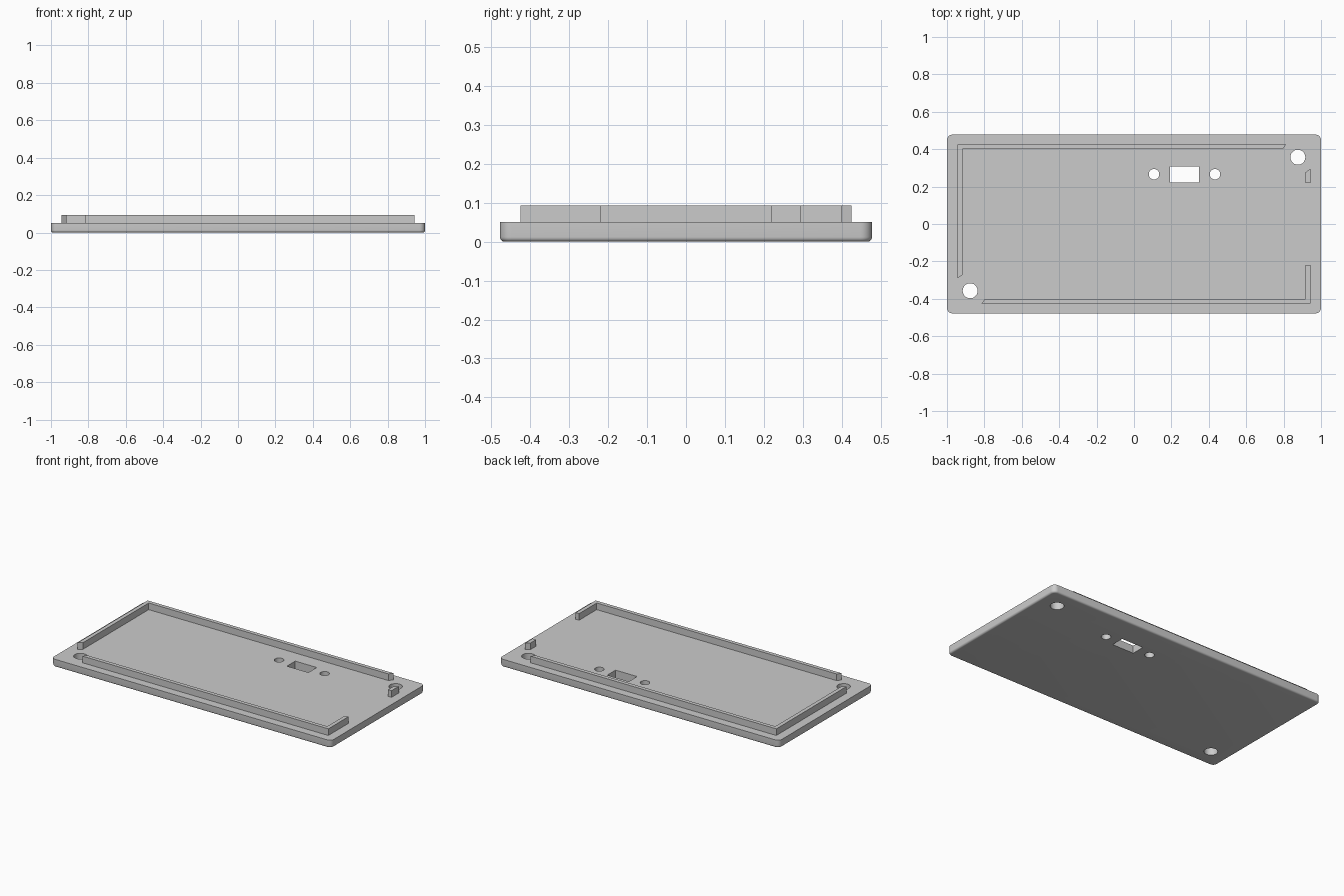
import bpy
import bmesh
from math import radians

cube = bpy.data.objects.get("Cube")
if cube:
    bpy.data.objects.remove(cube, do_unlink=True)

HALF_X, HALF_Y, THICK, TOP = 1.0, 0.478, 0.05, 0.093
RAIL_X, RAIL_Y, WALL = 0.943, 0.425, 0.025
IN_X, IN_Y = RAIL_X - WALL, RAIL_Y - WALL
MITRE = 0.018

grey = bpy.data.materials.new("light_grey")
grey.use_nodes = True
colour = (0.6, 0.6, 0.6, 1)
grey.diffuse_color = colour
grey.node_tree.nodes["Principled BSDF"].inputs["Base Color"].default_value = colour


def finish(name, bm):
    bmesh.ops.recalc_face_normals(bm, faces=bm.faces)
    mesh = bpy.data.meshes.new(name)
    bm.to_mesh(mesh)
    bm.free()
    mesh.materials.append(grey)
    obj = bpy.data.objects.new(name, mesh)
    bpy.context.collection.objects.link(obj)
    return obj


def prism(outline, z0, z1):
    """Extrude a flat outline between two heights."""
    bm = bmesh.new()
    face = bm.faces.new([bm.verts.new((x, y, z0)) for x, y in outline])
    grown = bmesh.ops.extrude_face_region(bm, geom=[face])["geom"]
    bmesh.ops.translate(bm, vec=(0, 0, z1 - z0),
                        verts=[v for v in grown if isinstance(v, bmesh.types.BMVert)])
    return bm


def rectangle(x0, x1, y0, y1):
    return [(x0, y0), (x1, y0), (x1, y1), (x0, y1)]


def cut(target, bm):
    """Cut a hole right through the target."""
    cutter = finish("hole_cutter", bm)
    cutter.hide_render = True
    mod = target.modifiers.new("hole", 'BOOLEAN')
    mod.operation = 'DIFFERENCE'
    mod.solver = 'EXACT'
    mod.object = cutter
    bpy.context.view_layer.objects.active = target
    bpy.ops.object.modifier_apply(modifier=mod.name)
    bpy.data.objects.remove(cutter, do_unlink=True)


# Base plate: rounded corners and a softened bottom rim
bm = prism(rectangle(-HALF_X, HALF_X, -HALF_Y, HALF_Y), 0, THICK)
upright = [e for e in bm.edges if abs(e.verts[0].co.z - e.verts[1].co.z) > 0.01]
bmesh.ops.bevel(bm, geom=upright, offset=0.03, segments=8, profile=0.5, affect='EDGES')
rim = [e for e in bm.edges if max(v.co.z for v in e.verts) < 0.001]
bmesh.ops.bevel(bm, geom=rim, offset=0.012, segments=5, profile=0.5, affect='EDGES')
plate = finish("base_plate", bm)

# Two corner screw holes and two small holes beside the port
for x, y, radius in ((0.876, 0.357, 0.04), (-0.876, -0.357, 0.04),
                     (0.107, 0.266, 0.028), (0.433, 0.266, 0.028)):
    bm = bmesh.new()
    bmesh.ops.create_cone(bm, cap_ends=True, segments=40, radius1=radius,
                          radius2=radius, depth=0.3)
    bmesh.ops.translate(bm, vec=(x, y, 0), verts=bm.verts)
    cut(plate, bm)

# Rectangular port opening
cut(plate, prism(rectangle(0.193, 0.347, 0.223, 0.308), -0.1, 0.1))

bpy.ops.object.select_all(action='DESELECT')
plate.select_set(True)
bpy.context.view_layer.objects.active = plate
bpy.ops.object.shade_smooth_by_angle(angle=radians(35))

# Raised locating rails, with mitred ends clearing the screw holes
rails = {
    "back_right_rail": [
        (-RAIL_X, -0.29), (-RAIL_X, RAIL_Y), (0.813, RAIL_Y), (0.813 - MITRE, IN_Y),
        (-IN_X, IN_Y), (-IN_X, -0.29 + MITRE)],
    "front_left_rail": [
        (-0.815, -RAIL_Y), (RAIL_X, -RAIL_Y), (RAIL_X, -0.22), (IN_X, -0.22),
        (IN_X, -IN_Y), (-0.815 + MITRE, -IN_Y)],
    "short_left_rail": [
        (IN_X, 0.22), (RAIL_X, 0.22), (RAIL_X, 0.295), (IN_X, 0.295 - MITRE)],
}
for name, outline in rails.items():
    finish(name, prism(outline, THICK, TOP))
